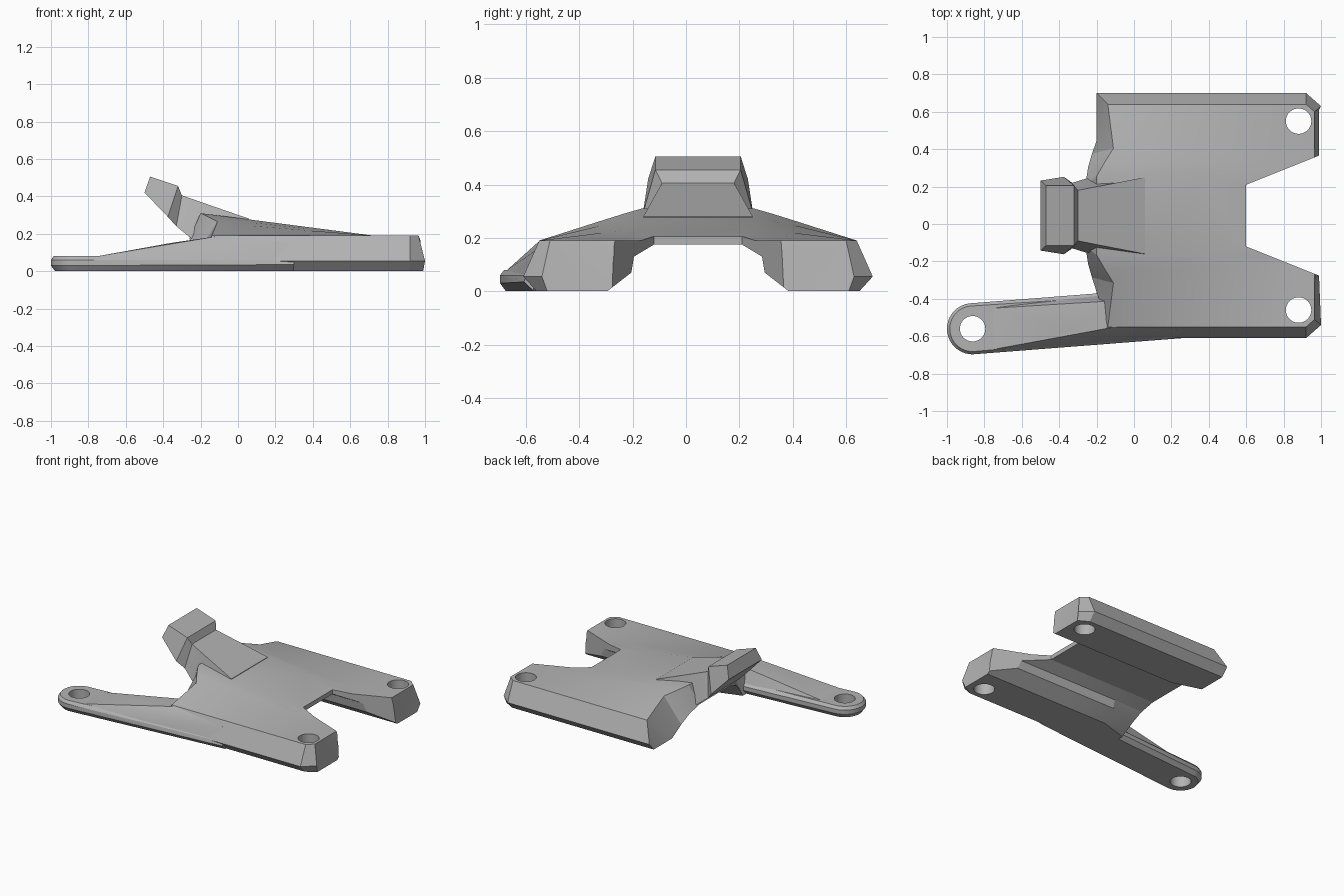
import bpy, bmesh, math
from mathutils import Vector

cube = bpy.data.objects.get("Cube")
if cube:
    bpy.data.objects.remove(cube, do_unlink=True)

CY = 0.045  # y of the symmetry plane of the body and neck

grey = bpy.data.materials.new("plain grey")
grey.use_nodes = True
grey.diffuse_color = (0.45, 0.45, 0.45, 1)
grey.node_tree.nodes["Principled BSDF"].inputs["Base Color"].default_value = (0.45, 0.45, 0.45, 1)


def finish(name, bm):
    bmesh.ops.recalc_face_normals(bm, faces=bm.faces)
    mesh = bpy.data.meshes.new(name)
    bm.to_mesh(mesh)
    bm.free()
    mesh.materials.append(grey)
    obj = bpy.data.objects.new(name, mesh)
    bpy.context.collection.objects.link(obj)
    return obj


def loft(name, sections):
    """Skin between sections; each is (top half, bottom half) of (x, u, z), u measured outwards."""
    bm = bmesh.new()
    rows = []
    for halves in sections:
        rows.append([[bm.verts.new((x, CY + s * u, z))
                      for s, pts in ((-1, half), (1, half[::-1])) for x, u, z in pts]
                     for half in halves])
    rings = [top + bottom[::-1] for top, bottom in rows]
    for a, b in zip(rings, rings[1:]):
        for i in range(len(a)):
            j = (i + 1) % len(a)
            bm.faces.new((a[i], a[j], b[j], b[i]))
    for top, bottom in (rows[0], rows[-1]):
        for i in range(len(top) - 1):
            bm.faces.new((top[i], top[i + 1], bottom[i + 1], bottom[i]))
    return finish(name, bm)


def hull(name, points):
    bm = bmesh.new()
    for p in points:
        bm.verts.new(p)
    res = bmesh.ops.convex_hull(bm, input=bm.verts)
    loose = [v for v in bm.verts if not v.link_faces]
    bmesh.ops.delete(bm, geom=loose, context='VERTS')
    bmesh.ops.dissolve_limit(bm, angle_limit=0.01, verts=bm.verts, edges=bm.edges)
    return finish(name, bm)


def prism(name, outline):
    return hull(name, [(x, y, z) for x, y in outline for z in (-0.2, 0.6)])


def circle(x, y, r, n=40):
    return [(x + r * math.cos(2 * math.pi * i / n), y + r * math.sin(2 * math.pi * i / n))
            for i in range(n)]


def cut(obj, cutters):
    for c in cutters:
        c.hide_render = True
        mod = obj.modifiers.new("cut", 'BOOLEAN')
        mod.operation = 'DIFFERENCE'
        mod.solver = 'EXACT'
        mod.object = c
    bpy.context.view_layer.update()
    deps = bpy.context.evaluated_depsgraph_get()
    mesh = bpy.data.meshes.new_from_object(obj.evaluated_get(deps))
    obj.modifiers.clear()
    obj.data = mesh
    for c in cutters:
        bpy.data.objects.remove(c, do_unlink=True)


# Body: tunnelled block whose ridge falls from the rear towards +x
def body_section(x):
    ridge = max(0.19, 0.31 - (x + 0.2) * 0.13)
    top = [(x, 0.655, 0.055), (x, 0.595, 0.19)]
    for u in (0.36, 0.28, 0.21):
        top.append((x, u, 0.19 + (ridge - 0.19) * (0.595 - u) / 0.385))
    bottom = [(x, u, z) for u, z in ((0.605, 0), (0.34, 0), (0.25, 0.07), (0.24, 0.13), (0.165, 0.175))]
    return top, bottom


rear = ([(-0.2, 0.655, 0.055), (-0.14, 0.595, 0.19), (-0.11, 0.36, 0.265),
         (-0.16, 0.28, 0.29), (-0.2, 0.21, 0.31)],
        [(-0.2, 0.605, 0), (-0.2, 0.4, 0), (-0.225, 0.33, 0.08),
         (-0.245, 0.26, 0.14), (-0.26, 0.165, 0.175)])
top, bottom = body_section(1.0)
top = [(1.0, 0.585, 0.055)] + [(0.965, min(u, 0.555), z) for x, u, z in top[1:]]
bottom = [(0.99, min(u, 0.565), z) for x, u, z in bottom]
body = loft("body", [rear, body_section(0.0), body_section(0.36), body_section(0.72),
                     body_section(0.92), (top, bottom)])

# Tapered notch between the two feet, and their bolt holes
notch = prism("notch_cutter", [(0.6, CY - 0.165), (0.6, CY + 0.165),
                               (1.1, CY + 0.365), (1.1, CY - 0.365)])
holes = [prism("hole_cutter", circle(0.88, CY + s * 0.505, 0.068)) for s in (-1, 1)]
cut(body, [notch] + holes)

# Long arm with a rounded drilled end
TIP = (-0.863, -0.56)
rings = [(0, 0.115), (0.03, 0.137), (0.06, 0.137), (0.08, 0.122)]
pts = [(x, y, z) for z, r in rings for x, y in circle(*TIP, r)]
pts += [(-0.12, -0.39, 0), (-0.12, -0.365, 0.03), (-0.12, -0.365, 0.06), (-0.12, -0.39, 0.08),
        (0.3, -0.57, 0), (0.3, -0.607, 0.035), (0.3, -0.6, 0.06), (0.3, -0.58, 0.08)]
arm = hull("arm", pts)
cut(arm, [prism("hole_cutter", circle(*TIP, 0.068))])

# Ramp rising from the arm to the body
ramp = hull("arm_ramp", [
    (-0.75, -0.67, 0.08), (-0.75, -0.45, 0.08), (-0.35, -0.572, 0.152),
    (-0.1, -0.55, 0.188), (-0.1, -0.41, 0.185), (0.28, -0.568, 0.15),
    (-0.75, -0.68, 0.06), (-0.75, -0.44, 0.06), (-0.1, -0.375, 0.08),
    (-0.1, -0.625, 0.08), (0.28, -0.6, 0.06)])

# Neck sweeping up from the ridge into a faceted head
neck = loft("neck_and_head", [
    ([(-0.47, 0.16, 0.505)], [(-0.5, 0.187, 0.42)]),
    ([(-0.32, 0.16, 0.455)], [(-0.375, 0.207, 0.29)]),
    ([(-0.3, 0.135, 0.405)], [(-0.33, 0.175, 0.24)]),
    ([(-0.2, 0.155, 0.37)], [(-0.25, 0.2, 0.175)]),
    ([(0.06, 0.205, 0.28)], [(0.06, 0.205, 0.18)])])

# Smooth the gentle creases and keep the hard edges
for obj in (body, arm, ramp, neck):
    bpy.ops.object.select_all(action='DESELECT')
    obj.select_set(True)
    bpy.context.view_layer.objects.active = obj
    bpy.ops.object.shade_smooth_by_angle(angle=math.radians(15))
